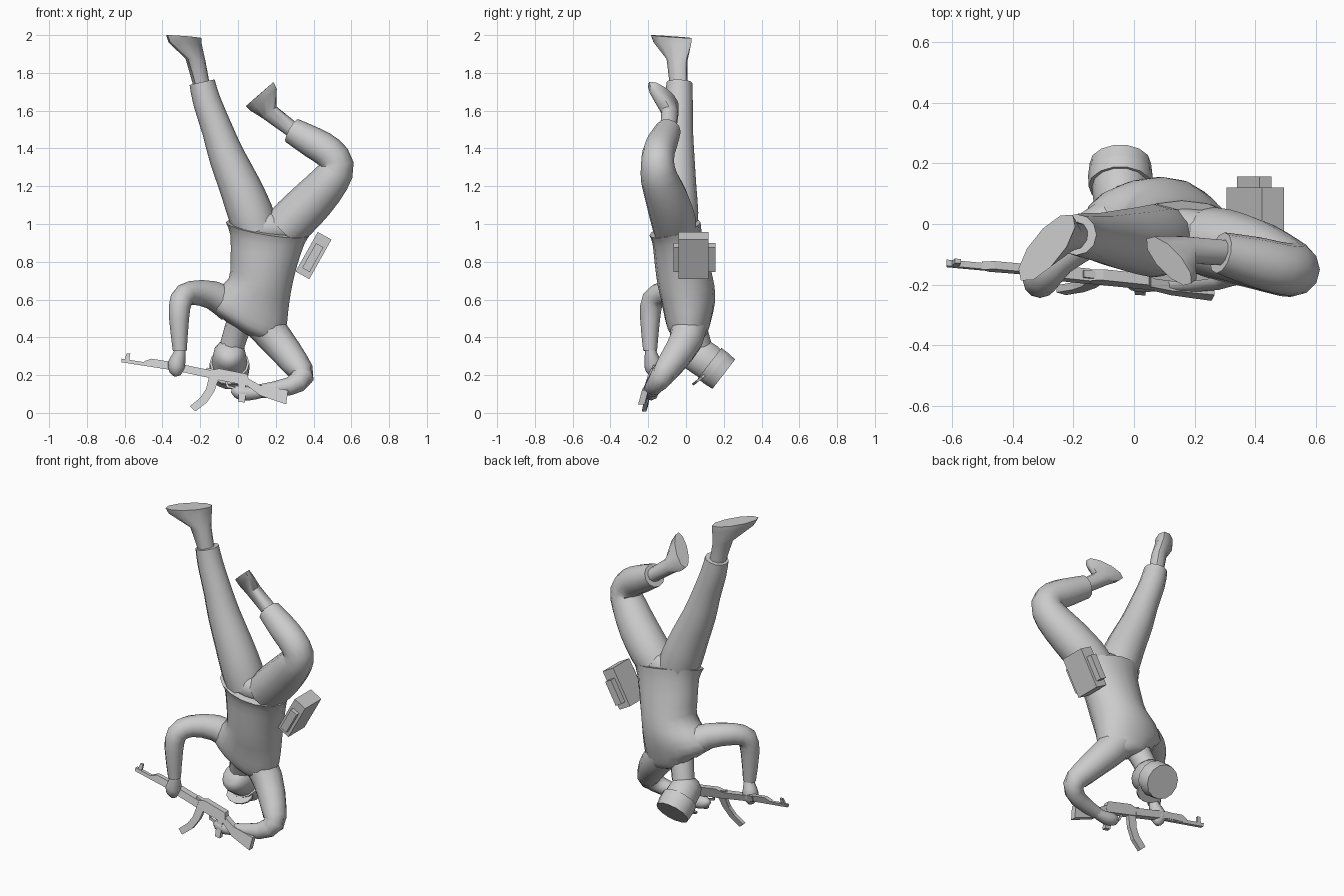
import bpy, bmesh, math
from mathutils import Vector as V, Matrix

if "Cube" in bpy.data.objects:
    bpy.data.objects.remove(bpy.data.objects["Cube"])

grey = bpy.data.materials.new("plain grey")
grey.diffuse_color = (0.6, 0.6, 0.6, 1)
grey.use_nodes = True
grey.node_tree.nodes["Principled BSDF"].inputs["Base Color"].default_value = grey.diffuse_color


def finish(name, bm, angle=None):
    bmesh.ops.recalc_face_normals(bm, faces=bm.faces)
    me = bpy.data.meshes.new(name)
    bm.to_mesh(me)
    bm.free()
    me.materials.append(grey)
    ob = bpy.data.objects.new(name, me)
    bpy.context.collection.objects.link(ob)
    if angle:
        bpy.ops.object.select_all(action='DESELECT')
        ob.select_set(True)
        bpy.context.view_layer.objects.active = ob
        bpy.ops.object.shade_smooth_by_angle(angle=math.radians(angle))
    return ob


def spline(rows, sub=2):
    """Catmull-Rom through rows of numbers"""
    out = []
    for i in range(len(rows) - 1):
        a, b, c, d = (rows[min(max(i + k, 0), len(rows) - 1)] for k in (-1, 0, 1, 2))
        for s in range(sub):
            t = s / sub
            out.append([0.5 * (2 * q + (r - p) * t + (2 * p - 5 * q + 4 * r - e) * t * t
                               + (3 * q - p - 3 * r + e) * t ** 3)
                        for p, q, r, e in zip(a, b, c, d)])
    return out + [list(rows[-1])]


def loft(name, rings, n=12, angle=50):
    """Skin over elliptical rings given as (centre, axis u, axis v)"""
    bm = bmesh.new()
    loops = [[bm.verts.new(c + u * math.cos(2 * math.pi * k / n) + v * math.sin(2 * math.pi * k / n))
              for k in range(n)] for c, u, v in rings]
    for a, b in zip(loops, loops[1:]):
        for k in range(n):
            bm.faces.new((a[k], a[(k + 1) % n], b[(k + 1) % n], b[k]))
    bm.faces.new(loops[0])
    bm.faces.new(loops[-1])
    return finish(name, bm, angle)


def limb(name, path, n=12):
    """Round tube along (x, y, z, radius) points"""
    p = spline(path)
    rings = []
    for i, q in enumerate(p):
        t = (V(p[min(i + 1, len(p) - 1)][:3]) - V(p[max(i - 1, 0)][:3])).normalized()
        v = (V((0, 1, 0)) - t * t.y).normalized()
        rings.append((V(q[:3]), t.cross(v) * q[3], v * q[3]))
    return loft(name, rings, n)


def ball(name, c, size, rot=Matrix()):
    bm = bmesh.new()
    bmesh.ops.create_uvsphere(bm, u_segments=14, v_segments=9, radius=1,
                              matrix=Matrix.Translation(c) @ rot @ Matrix.Diagonal((*size, 1)))
    return finish(name, bm, 60)


def box(name, c, size, rot=Matrix()):
    bm = bmesh.new()
    bmesh.ops.create_cube(bm, size=1, matrix=Matrix.Translation(c) @ rot @ Matrix.Diagonal((*size, 1)))
    return finish(name, bm)


def plate(name, pts, th):
    """Rifle part: outline in the front view, laid in the leaning rifle plane"""
    bm = bmesh.new()
    a, b = [[bm.verts.new((x, -.13 - .05 * (x + .6) - .27 * (.28 - z) + s * th / 2, z))
             for x, z in pts] for s in (-1, 1)]
    bm.faces.new(a)
    bm.faces.new(b)
    for k in range(len(a)):
        j = (k + 1) % len(a)
        bm.faces.new((a[k], a[j], b[j], b[k]))
    return finish(name, bm)


# Shirt, from flared hem to collar: left x z, right x z, centre y, depth, back lift
shirt = [(-.065, 1.01, .38, .94, -.058, .135, .035),
         (-.04, .94, .35, .89, -.045, .132, .02),
         (-.04, .80, .31, .77, -.02, .145, 0),
         (-.05, .71, .28, .64, .0, .15, 0),
         (-.12, .65, .265, .53, .012, .142, 0),
         (-.165, .58, .25, .43, .012, .125, 0),
         (-.11, .525, .20, .37, .015, .105, 0),
         (-.06, .48, .07, .40, .04, .065, 0)]
loft("shirt", [(V(((a + c) / 2, y, (b + d) / 2)), V(((c - a) / 2, 0, (d - b) / 2)), V((0, r, k)))
               for a, b, c, d, y, r, k in spline(shirt)], 16)
ball("hips", (.16, -.055, .98), (.19, .11, .09))

# Trousers
limb("straight_trouser_leg", [(.10, -.055, .96, .115), (.065, -.055, 1.06, .12), (.01, -.055, 1.2, .11),
                              (-.06, -.05, 1.36, .095), (-.11, -.045, 1.5, .082),
                              (-.165, -.038, 1.65, .074), (-.19, -.035, 1.75, .068)])
limb("bent_trouser_leg", [(.24, -.06, .97, .115), (.30, -.07, 1.03, .12), (.40, -.10, 1.13, .115),
                          (.495, -.14, 1.24, .10), (.525, -.15, 1.315, .088), (.48, -.145, 1.38, .086),
                          (.40, -.125, 1.43, .083), (.285, -.095, 1.495, .069)])


def foot(name, ankle, mid, top, sole, fwd, side):
    """Ankle widening to a flat sole; each ring is centre, half length, half width"""
    f, s = V(fwd).normalized(), V(side).normalized()
    loft(name, [(V(c), f * l, s * w) for c, l, w in (ankle, mid, top, sole)], 10, 40)


foot("straight_foot", ((-.185, -.037, 1.70), .046, .044), ((-.225, -.047, 1.87), .062, .045),
     ((-.28, -.073, 1.957), .128, .052), ((-.287, -.078, 1.992), .138, .052),
     (-.62, -.78, .06), (.78, -.62, 0))
foot("bent_foot", ((.30, -.095, 1.49), .042, .044), ((.168, -.085, 1.59), .05, .044),
     ((.138, -.115, 1.655), .112, .046), ((.115, -.122, 1.688), .122, .044),
     (.15, -.15, .13), (.45, .80, .40))

# Arms and hands
limb("left_view_arm", [(-.04, .02, .57, .09), (-.14, -.03, .625, .075), (-.25, -.11, .635, .063),
                       (-.30, -.175, .60, .06), (-.312, -.19, .5, .053), (-.308, -.19, .33, .037)])
limb("right_view_arm", [(.11, .02, .50, .10), (.205, .0, .385, .09), (.305, -.08, .26, .074),
                        (.34, -.13, .19, .062), (.27, -.17, .14, .048), (.12, -.19, .115, .037)])
limb("left_view_hand", [(-.305, -.19, .35, .026), (-.31, -.185, .31, .034), (-.325, -.175, .26, .046),
                        (-.325, -.175, .22, .038), (-.32, -.175, .195, .015)], 8)
limb("right_view_hand", [(.15, -.185, .115, .028), (.09, -.185, .105, .034), (.03, -.185, .105, .04),
                         (-.01, -.185, .115, .033), (-.035, -.185, .12, .012)], 8)

# Head tipped back, crown pointing away from the front and down
up, face = V((0, .79, -.61)), V((0, -.61, -.79))
side = V((1, 0, 0))
crown = V((-.045, .2, .205))


def head_ring(down, r, shift=0, wide=1):
    return crown - up * down + face * shift, side * r * wide, face * r


limb("neck", [(.02, .02, .50, .075), (-.005, .045, .44, .068), (-.03, .07, .36, .065)])
loft("head", [head_ring(.05, .094), head_ring(.12, .099, 0, .93), head_ring(.18, .098, .004, .88),
              head_ring(.215, .082, .015, .85), head_ring(.24, .05, .02, .85)], 14, 60)
loft("hat_crown", [head_ring(0, .101), head_ring(.05, .106)], 14, 30)
loft("hat_band", [head_ring(.05, .106), head_ring(.095, .105)], 14, 30)
loft("hat_peak", [(crown - up * d + face * .085, side * .085, face * .06 - up * .015)
                  for d in (.075, .088)], 12, 30)

# Hip pouch with two side pockets
lean = Matrix.Rotation(.51, 4, 'Y')
box("hip_pouch", (.40, .04, .833), (.083, .16, .24), lean)
for y, w in ((.138, .036), (-.052, .026)):
    box("pouch_pocket", (.396, y, .822), (.045, w, .15), lean)

# Rifle
plate("barrel", [(-.617, .287), (-.617, .268), (-.34, .225), (-.34, .245)], .02)
plate("front_sight", [(-.60, .28), (-.59, .315), (-.57, .315), (-.575, .278)], .014)
plate("gas_tube", [(-.50, .272), (-.46, .287), (-.34, .268), (-.34, .235), (-.48, .25)], .026)
plate("handguard", [(-.37, .272), (-.37, .232), (-.15, .185), (-.14, .225)], .04)
plate("rear_sight", [(-.17, .22), (-.165, .24), (-.12, .228), (-.12, .21)], .024)
plate("receiver", [(-.15, .225), (-.15, .183), (.045, .145), (.06, .165), (.05, .205), (-.1, .235)], .036)
plate("stock", [(.04, .19), (.04, .15), (.12, .09), (.255, .045), (.265, .12), (.12, .145)], .034)
plate("magazine", [(-.10, .185), (-.155, .185), (-.17, .125), (-.20, .08), (-.255, .035),
                   (-.225, .008), (-.165, .055), (-.125, .115)], .024)
plate("pistol_grip", [(.0, .165), (.04, .155), (.038, .055), (.003, .058)], .026)
plate("trigger_guard", [(-.07, .17), (-.06, .135), (.005, .12), (.005, .13), (-.05, .145), (-.06, .17)], .01)
